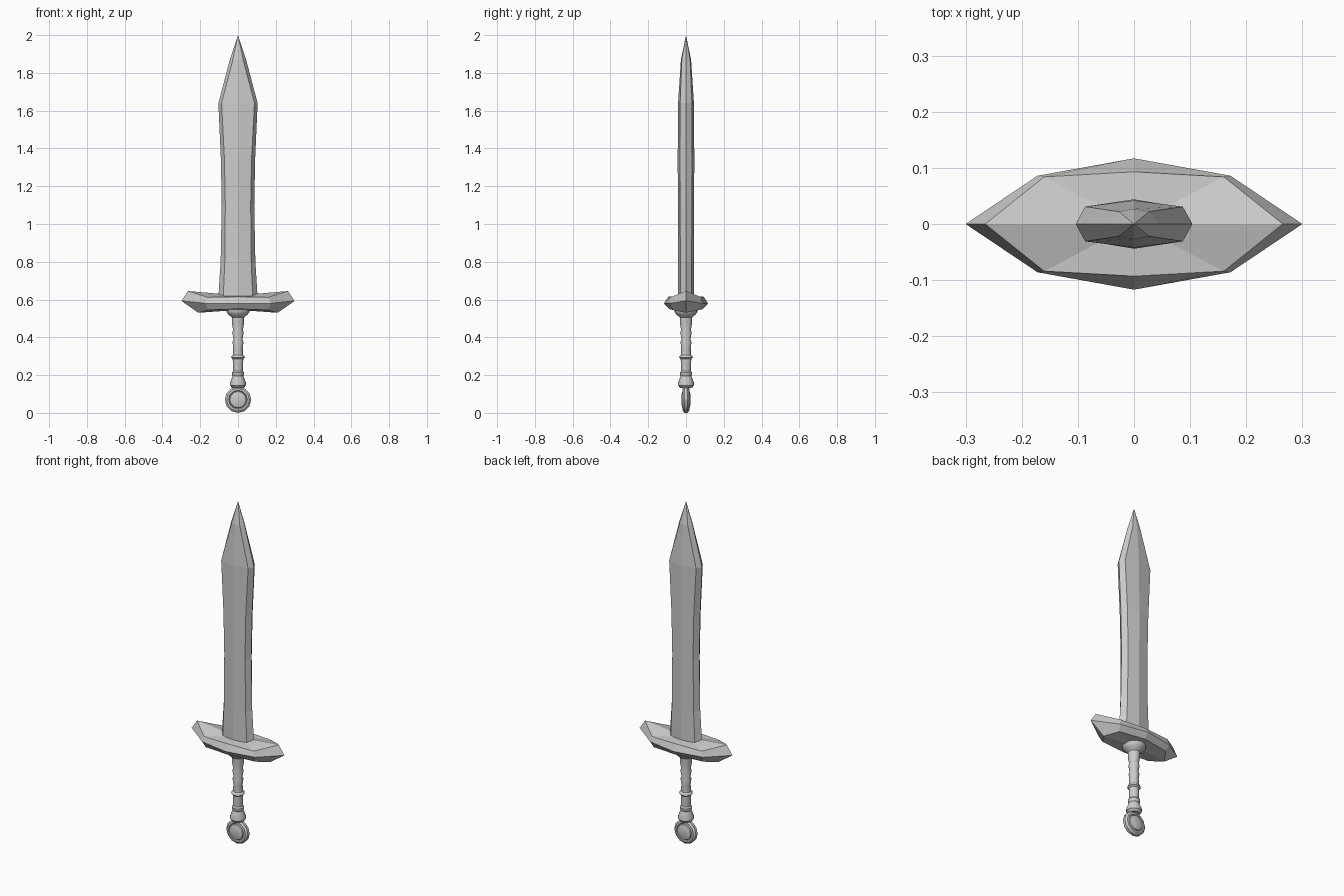
import bpy
import bmesh
import math
from mathutils import Matrix

cube = bpy.data.objects.get("Cube")
if cube:
    bpy.data.objects.remove(cube, do_unlink=True)

# One plain metal colour
steel = bpy.data.materials.new("light grey steel")
steel.use_nodes = True
GREY = (0.6, 0.6, 0.6, 1)
steel.diffuse_color = GREY
steel.node_tree.nodes["Principled BSDF"].inputs["Base Color"].default_value = GREY


def finish(name, bm, smooth=None):
    """Turn a bmesh into a named object with the metal colour."""
    bmesh.ops.recalc_face_normals(bm, faces=bm.faces)
    mesh = bpy.data.meshes.new(name)
    bm.to_mesh(mesh)
    bm.free()
    mesh.materials.append(steel)
    obj = bpy.data.objects.new(name, mesh)
    bpy.context.collection.objects.link(obj)
    if smooth:
        bpy.ops.object.select_all(action="DESELECT")
        obj.select_set(True)
        bpy.context.view_layer.objects.active = obj
        bpy.ops.object.shade_smooth_by_angle(angle=math.radians(smooth))
    return obj


def loft(bm, rings, bottom, top):
    """Join closed rings of points and close both ends with a fan."""
    loops = [[bm.verts.new(p) for p in ring] for ring in rings]
    n = len(loops[0])
    for a, b in zip(loops, loops[1:]):
        for i in range(n):
            j = (i + 1) % n
            bm.faces.new((a[i], a[j], b[j], b[i]))
    for loop, centre in ((loops[0], bottom), (loops[-1], top)):
        c = bm.verts.new(centre)
        for i in range(n):
            bm.faces.new((loop[i], loop[(i + 1) % n], c))


def eight(edge, shoulder, ridge):
    """Mirror three (x, y, z) points into an eight-point ring."""
    (ex, _, ez), (sx, sy, sz), (_, ry, rz) = edge, shoulder, ridge
    return [(ex, 0, ez), (sx, sy, sz), (0, ry, rz), (-sx, sy, sz),
            (-ex, 0, ez), (-sx, -sy, sz), (0, -ry, rz), (sx, -sy, sz)]


def lathe(bm, profile, sides):
    """Spin a (radius, height) profile around z."""
    rings = [[(r * math.cos(math.tau * i / sides), r * math.sin(math.tau * i / sides), z)
              for i in range(sides)] for r, z in profile]
    loft(bm, rings, (0, 0, profile[0][1]), (0, 0, profile[-1][1]))


# Blade: height, edge x, shoulder x, shoulder y, ridge y
sections = [
    (0.61, 0.104, 0.078, 0.030, 0.043),
    (0.80, 0.092, 0.070, 0.030, 0.043),
    (1.10, 0.086, 0.067, 0.031, 0.043),
    (1.35, 0.091, 0.072, 0.032, 0.044),
    (1.64, 0.104, 0.087, 0.031, 0.042),
    (1.87, 0.043, 0.027, 0.022, 0.027),
]
bm = bmesh.new()
loft(bm, [eight((e, 0, z), (s, sy, z), (0, ry, z)) for z, e, s, sy, ry in sections],
     (0, 0, 0.61), (0, 0, 2))
finish("blade", bm)

# Crossguard: bottom, widest and top rings
bm = bmesh.new()
loft(bm, [
    eight((0.21, 0, 0.53), (0.16, 0.07, 0.545), (0, 0.09, 0.55)),
    eight((0.30, 0, 0.593), (0.172, 0.086, 0.58), (0, 0.117, 0.58)),
    eight((0.265, 0, 0.645), (0.16, 0.084, 0.612), (0, 0.093, 0.615)),
], (0, 0, 0.545), (0, 0, 0.622))
finish("crossguard", bm)

# Grip with a collar, two raised bands and a flared foot
bm = bmesh.new()
lathe(bm, [(0.030, 0.132), (0.042, 0.145), (0.042, 0.160), (0.028, 0.195),
           (0.033, 0.202), (0.033, 0.215), (0.026, 0.222), (0.028, 0.285),
           (0.036, 0.292), (0.034, 0.300), (0.027, 0.307), (0.025, 0.345),
           (0.029, 0.375), (0.024, 0.390), (0.030, 0.425), (0.026, 0.440),
           (0.033, 0.480), (0.033, 0.505), (0.050, 0.520), (0.062, 0.535),
           (0.062, 0.555)], 16)
finish("grip", bm, 40)

# Pommel: a disc facing front and back, with a rim, groove and domed centre
half = [(0.070, 0.008), (0.060, 0.017), (0.050, 0.018), (0.046, 0.013),
        (0.043, 0.019), (0.024, 0.025)]
bm = bmesh.new()
lathe(bm, [(r, -z) for r, z in reversed(half)] + half, 12)
bmesh.ops.transform(bm, matrix=Matrix.Translation((0, 0, 0.070))
                    @ Matrix.Rotation(math.pi / 2, 4, "X"), verts=bm.verts)
finish("pommel", bm, 30)

# Short neck between pommel and grip
bm = bmesh.new()
lathe(bm, [(0.012, 0.115), (0.014, 0.137)], 12)
finish("pommel_neck", bm, 40)
